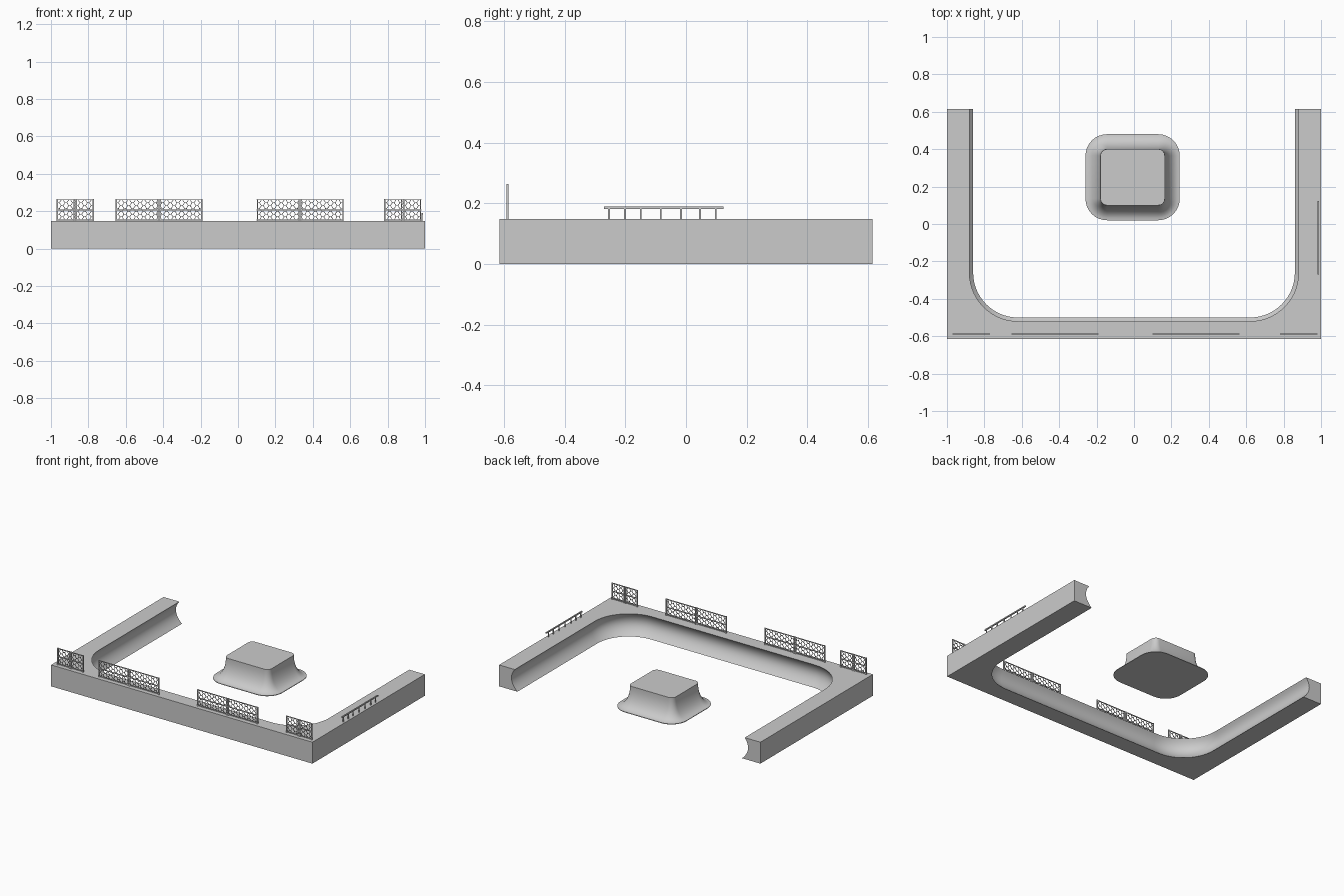
import bpy, bmesh, math
from mathutils import Vector

if "Cube" in bpy.data.objects:
    bpy.data.objects.remove(bpy.data.objects["Cube"])

TOP = 0.148


def finish(bm, name, smooth=False):
    bmesh.ops.recalc_face_normals(bm, faces=bm.faces[:])
    me = bpy.data.meshes.new(name)
    bm.to_mesh(me)
    bm.free()
    ob = bpy.data.objects.new(name, me)
    bpy.context.collection.objects.link(ob)
    if smooth:
        bpy.ops.object.select_all(action='DESELECT')
        ob.select_set(True)
        bpy.context.view_layer.objects.active = ob
        bpy.ops.object.shade_smooth_by_angle(angle=math.radians(35))
    return ob


def bar(bm, a, b, w):
    """Square bar of width w from a to b."""
    a, b = Vector(a), Vector(b)
    d = (b - a).normalized()
    side = d.cross(Vector((1, 0, 0)) if abs(d.x) < 0.5 else Vector((0, 1, 0))).normalized() * w / 2
    up = d.cross(side)
    ends = [[bm.verts.new(p + s * side + t * up) for s, t in ((1, 1), (-1, 1), (-1, -1), (1, -1))]
            for p in (a, b)]
    for i in range(4):
        j = (i + 1) % 4
        bm.faces.new((ends[0][i], ends[0][j], ends[1][j], ends[1][i]))
    bm.faces.new(ends[0])
    bm.faces.new(ends[1])


# U-shaped wall with a concave, rounded inner face
def inner_path(d, z, seg=14):
    r = 0.24 + d
    right = [(0.86 + d, 0.615)]
    for i in range(seg + 1):
        a = math.pi / 2 * i / seg
        right.append((0.62 + r * math.cos(a), -0.26 - r * math.sin(a)))
    left = [(-x, y) for x, y in reversed(right)]
    return [(x, y, z) for x, y in right + left]


bm = bmesh.new()
rows = []
for k in range(13):
    t = k / 12
    rows.append([bm.verts.new(p) for p in inner_path(0.02 * t + 0.14 * t * (1 - t), TOP * t)])
for lo, hi in zip(rows, rows[1:]):
    for i in range(len(lo) - 1):
        bm.faces.new((lo[i], lo[i + 1], hi[i + 1], hi[i]))
corners = [(-1, 0.615), (-1, -0.615), (1, -0.615), (1, 0.615)]
low = [bm.verts.new((x, y, 0)) for x, y in corners]
high = [bm.verts.new((x, y, TOP)) for x, y in corners]
for i in range(3):
    bm.faces.new((low[i], low[i + 1], high[i + 1], high[i]))
bm.faces.new(rows[0] + low)
bm.faces.new(rows[-1] + high)
bm.faces.new([r[0] for r in rows] + [high[3], low[3]])
bm.faces.new([r[-1] for r in rows] + [high[0], low[0]])
finish(bm, "ramp_wall", True)

# Central island with flared foot
bm = bmesh.new()
profile = [(0.08, 0.0)]
for k in range(11):
    t = math.pi / 2 * k / 10
    profile.append((0.08 * (1 - math.sin(t)), 0.004 + 0.134 * (1 - math.cos(t))))
profile.append((0.0, TOP))
rings = []
for o, z in profile:
    ring = []
    for q, (sx, sy) in enumerate(((1, 1), (-1, 1), (-1, -1), (1, -1))):
        for i in range(9):
            a = math.pi / 2 * (q + i / 8)
            ring.append(bm.verts.new((-0.0075 + sx * 0.137 + (0.035 + o) * math.cos(a),
                                      0.25 + sy * 0.115 + (0.035 + o) * math.sin(a), z)))
    rings.append(ring)
for lo, hi in zip(rings, rings[1:]):
    for i in range(len(lo)):
        j = (i + 1) % len(lo)
        bm.faces.new((lo[i], lo[j], hi[j], hi[i]))
bm.faces.new(rings[0])
bm.faces.new(rings[-1])
finish(bm, "island", True)

# Wire mesh fence panels along the front
Y, Z0, Z1 = -0.588, TOP, 0.264


def fence(name, x0, x1):
    bm = bmesh.new()
    mid = (x0 + x1) / 2
    for x in (x0 + 0.004, mid - 0.006, mid + 0.006, x1 - 0.004):
        bar(bm, (x, Y, Z0), (x, Y, Z1), 0.007)
    for z in (Z0 + 0.006, (Z0 + Z1) / 2, Z1 - 0.003):
        bar(bm, (x0, Y, z), (x1, Y, z), 0.005)
    count, n = 7, max(4, round((x1 - x0) / 0.02))
    dz, step = (Z1 - Z0 - 0.01) / count, (x1 - x0) / n
    for r in range(count):
        zc = Z0 + 0.006 + dz * (r + 0.5)
        pts = []
        for i in range(n):
            z = zc + (dz / 2 if (i + r) % 2 else -dz / 2)
            pts += [(x0 + step * (i + 0.25), Y, z), (x0 + step * (i + 0.75), Y, z)]
        for a, b in zip(pts, pts[1:]):
            bar(bm, a, b, 0.003)
    finish(bm, name)


for i, (a, b) in enumerate(((-0.97, -0.77), (-0.655, -0.19), (0.10, 0.565), (0.78, 0.98))):
    fence(f"fence_panel_{i + 1}", a, b)

# Low handrail on the right wall
bm = bmesh.new()
bar(bm, (0.984, -0.27, 0.185), (0.984, 0.123, 0.185), 0.008)
for y in (-0.254, -0.201, -0.149, -0.083, -0.017, 0.046, 0.098):
    bar(bm, (0.984, y, TOP), (0.984, y, 0.184), 0.006)
finish(bm, "handrail")
